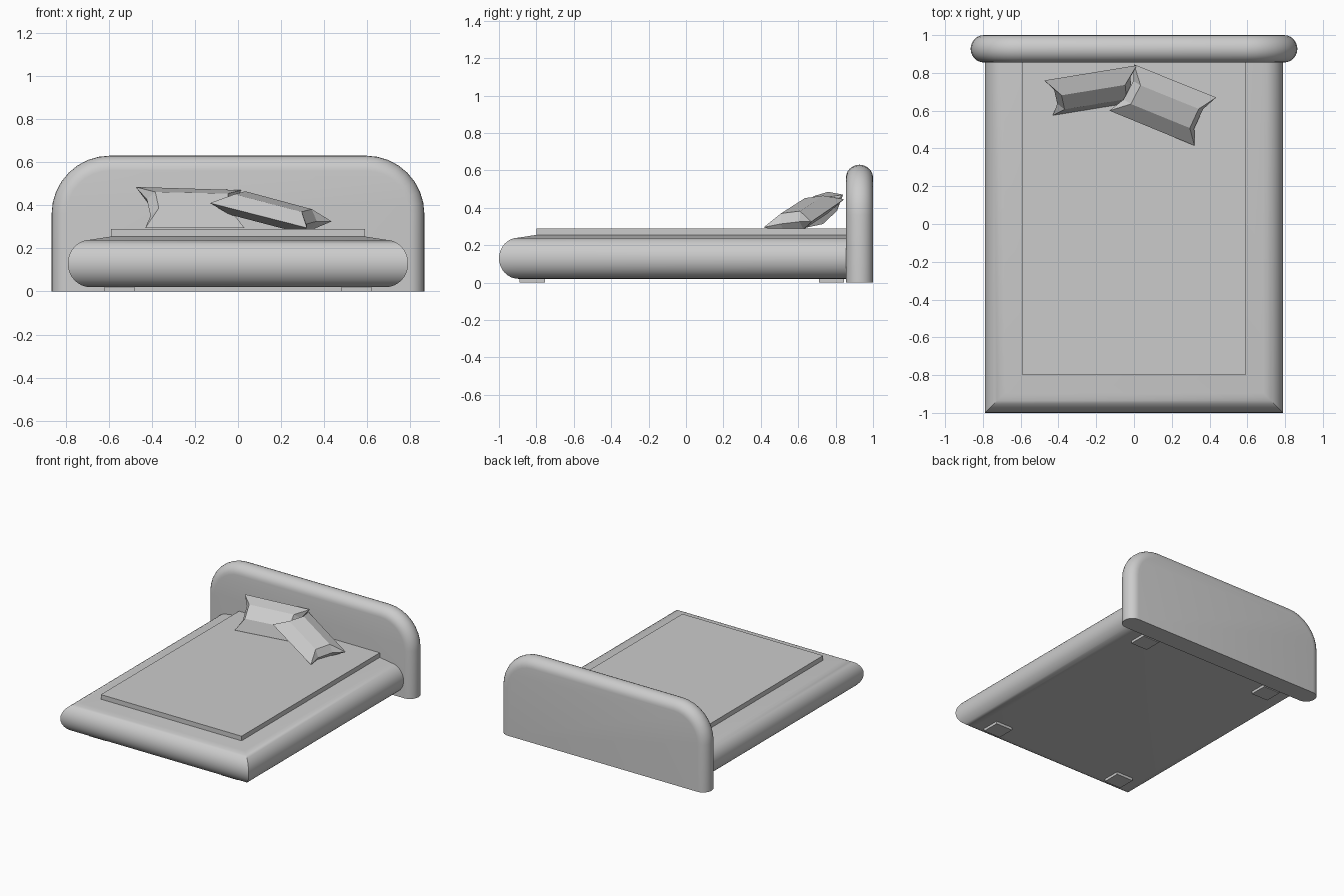
import bpy, math
from mathutils import Vector

old = bpy.data.objects.get("Cube")
if old:
    bpy.data.objects.remove(old, do_unlink=True)

grey = bpy.data.materials.new("plain_grey")
grey.use_nodes = True
grey.diffuse_color = (0.6, 0.6, 0.6, 1)
grey.node_tree.nodes["Principled BSDF"].inputs["Base Color"].default_value = (0.6, 0.6, 0.6, 1)


def make(name, verts, faces, smooth=None):
    mesh = bpy.data.meshes.new(name)
    mesh.from_pydata(verts, [], faces)
    mesh.materials.append(grey)
    obj = bpy.data.objects.new(name, mesh)
    bpy.context.collection.objects.link(obj)
    bpy.ops.object.select_all(action='DESELECT')
    obj.select_set(True)
    bpy.context.view_layer.objects.active = obj
    bpy.ops.object.mode_set(mode='EDIT')
    bpy.ops.mesh.select_all(action='SELECT')
    bpy.ops.mesh.normals_make_consistent(inside=False)
    bpy.ops.object.mode_set(mode='OBJECT')
    if smooth:
        bpy.ops.object.shade_smooth_by_angle(angle=math.radians(smooth))
    return obj


def loft(name, rings, smooth=None):
    """Skin closed rings of equal length and cap both ends."""
    n = len(rings[0])
    verts = [v for ring in rings for v in ring]
    faces = [(r * n + i, r * n + (i + 1) % n, (r + 1) * n + (i + 1) % n, (r + 1) * n + i)
             for r in range(len(rings) - 1) for i in range(n)]
    faces += [tuple(range(n)), tuple(range(len(verts) - n, len(verts)))]
    return make(name, verts, faces, smooth)


def box(name, x0, x1, y0, y1, z0, z1):
    return loft(name, [[(x0, y0, z), (x1, y0, z), (x1, y1, z), (x0, y1, z)] for z in (z0, z1)])


# Mattress base: rounded edge with mitred front corners and a slightly sloping top
steps = 16
profile = []
for i in range(steps + 1):
    a = -math.pi / 2 + math.pi * i / steps
    profile.append((0.105 * (1 - math.cos(a)), 0.13 + 0.11 * math.sin(a)))
profile.append((0.2, 0.255))
loft("bed_base", [[(-0.79 + d, -1 + d, z), (0.79 - d, -1 + d, z),
                   (0.79 - d, 0.9, z), (-0.79 + d, 0.9, z)] for d, z in profile], 30)

# Flat cover
box("bed_cover", -0.59, 0.59, -0.8, 0.88, 0.24, 0.29)

# Feet
for end, y in (("front", -0.89), ("back", 0.71)):
    for side, x in (("right", -0.62), ("left", 0.48)):
        box(f"{end}_{side}_foot", x, x + 0.14, y, y + 0.135, 0, 0.03)


# Headboard: arched outline with a half-round rim
def arch(d, y):
    pts = [(-0.865 + d, y, 0)]
    for cx, start in ((-0.595, math.pi), (0.595, math.pi / 2)):
        for i in range(9):
            a = start - math.pi / 2 * i / 8
            pts.append((cx + (0.27 - d) * math.cos(a), y, 0.36 + (0.27 - d) * math.sin(a)))
    return pts + [(0.865 - d, y, 0)]


rim = [math.pi * i / 12 for i in range(13)]
loft("headboard", [arch(0.07 * (1 - math.sin(a)), 0.9275 - 0.0725 * math.cos(a)) for a in rim], 35)


# Pillows: pinched corners, concave ends, bulged front and back
def pillow(name, low_a, low_b, up_b, up_a, bulge=0.05):
    la, lb, ub, ua = map(Vector, (low_a, low_b, up_b, up_a))
    normal = (lb - la).cross(ua - la).normalized()

    def at(u, v, h):
        return la.lerp(lb, u).lerp(ua.lerp(ub, u), v) + normal * h

    verts = [la, lb, ub, ua]
    for inset, h in ((0.08, 0), (0.15, bulge), (0.13, -bulge)):
        verts += [at(u, v, h) for u, v in
                  ((inset, 0.3), (1 - inset, 0.3), (1 - inset, 0.7), (inset, 0.7))]
    faces = []
    for k in (8, 12):
        faces += [(k, k + 1, k + 2, k + 3), (0, 1, k + 1, k), (2, 3, k + 3, k + 2)]
        for lo, up in ((0, 3), (1, 2)):
            faces += [(lo, 4 + lo, k + lo), (up, 4 + up, k + up),
                      (4 + lo, 4 + up, k + up, k + lo)]
    make(name, verts, faces)


pillow("right_pillow", (-0.43, 0.575, 0.295), (0.03, 0.65, 0.295),
       (0.015, 0.84, 0.47), (-0.475, 0.76, 0.485))
pillow("left_pillow", (-0.13, 0.6, 0.41), (0.32, 0.415, 0.295),
       (0.435, 0.67, 0.325), (0.0, 0.845, 0.445))
